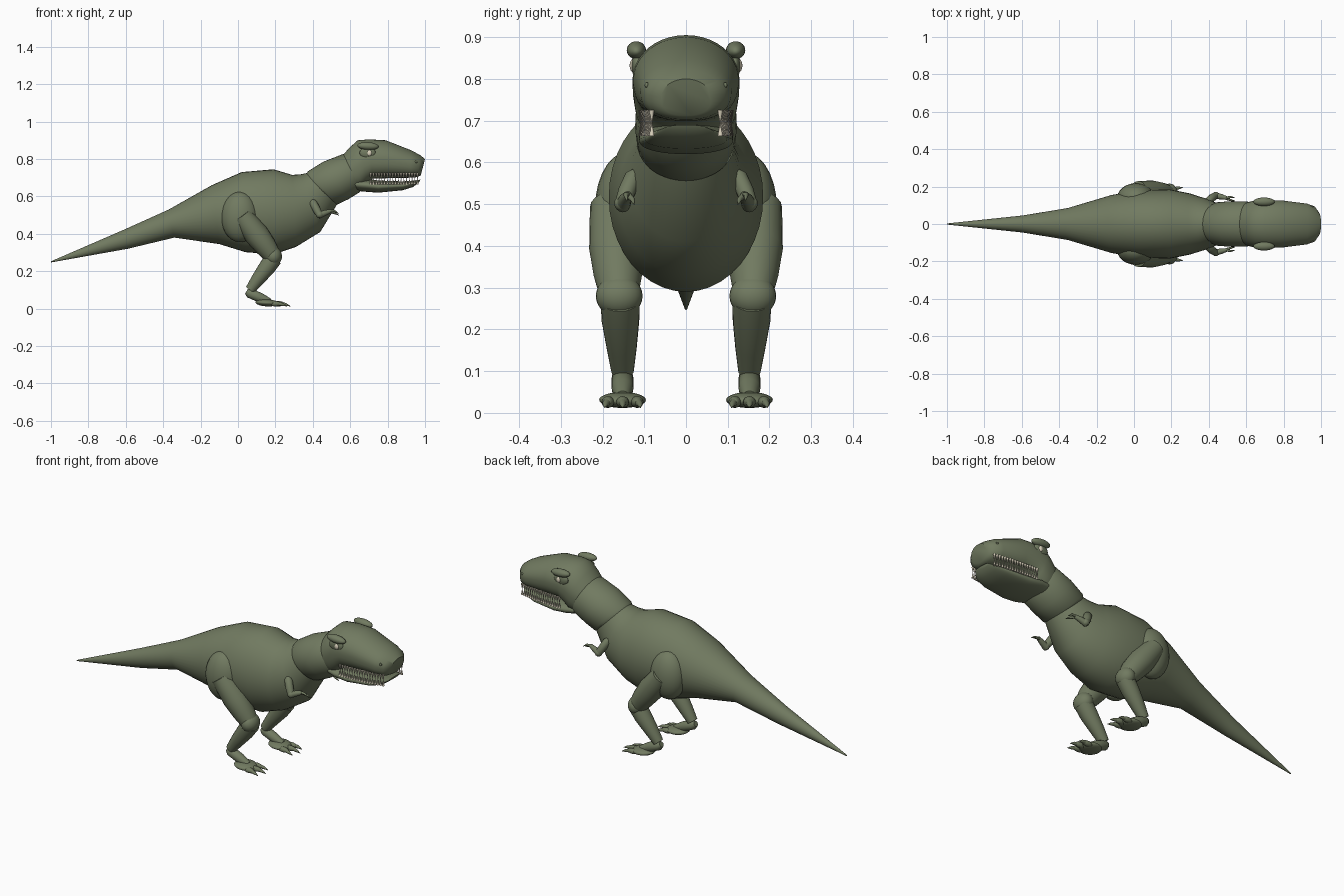
import bpy, bmesh, math
from mathutils import Vector, Matrix

if "Cube" in bpy.data.objects:
    bpy.data.objects.remove(bpy.data.objects["Cube"])


def material(name, rgb):
    m = bpy.data.materials.new(name)
    m.diffuse_color = (*rgb, 1)
    m.use_nodes = True
    m.node_tree.nodes["Principled BSDF"].inputs["Base Color"].default_value = m.diffuse_color
    return m


SKIN = material("olive_green", (0.165, 0.195, 0.118))
IVORY = material("ivory", (0.72, 0.66, 0.52))


def finish(name, bm, mat, angle=50):
    bmesh.ops.recalc_face_normals(bm, faces=bm.faces)
    me = bpy.data.meshes.new(name)
    bm.to_mesh(me)
    bm.free()
    me.materials.append(mat)
    ob = bpy.data.objects.new(name, me)
    bpy.context.collection.objects.link(ob)
    bpy.ops.object.select_all(action='DESELECT')
    ob.select_set(True)
    bpy.context.view_layer.objects.active = ob
    bpy.ops.object.shade_smooth_by_angle(angle=math.radians(angle))
    return ob


def skin_rings(bm, rings):
    rings = [[bm.verts.new(p) for p in r] for r in rings]
    n = len(rings[0])
    for a, b in zip(rings, rings[1:]):
        for i in range(n):
            j = (i + 1) % n
            bm.faces.new((a[i], a[j], b[j], b[i]))
    bm.faces.new(rings[0])
    bm.faces.new(rings[-1])


def loft(name, sections, power=2.0, n=40):
    """Sections: top x, top z, bottom x, bottom z, half width."""
    bm = bmesh.new()
    rings = []
    for xt, zt, xb, zb, w in sections:
        ring = []
        for i in range(n):
            a = math.tau * i / n
            c, s = math.cos(a), math.sin(a)
            if s < 0:
                c = math.copysign(abs(c) ** (2 / power), c)
                s = -abs(s) ** (2 / power)
            k = (s + 1) / 2
            ring.append((xb + (xt - xb) * k, w * c, zb + (zt - zb) * k))
        rings.append(ring)
    skin_rings(bm, rings)
    return finish(name, bm, SKIN)


def limb(name, points, n=20):
    """Points: x, y, z, radius."""
    bm = bmesh.new()
    ps = [Vector(p[:3]) for p in points]
    rings = []
    for k, p in enumerate(points):
        d = (ps[min(k + 1, len(ps) - 1)] - ps[max(k - 1, 0)]).normalized()
        u = d.cross(Vector((0, 1, 0))).normalized()
        v = d.cross(u)
        rings.append([ps[k] + p[3] * (u * math.cos(math.tau * i / n) + v * math.sin(math.tau * i / n))
                      for i in range(n)])
    skin_rings(bm, rings)
    return finish(name, bm, SKIN)


def ball(name, centre, radii, mat=SKIN, tilt=0.0):
    bm = bmesh.new()
    m = Matrix.Translation(centre) @ Matrix.Rotation(tilt, 4, 'Y') @ Matrix.Diagonal((*radii, 1))
    bmesh.ops.create_uvsphere(bm, u_segments=24, v_segments=14, radius=1, matrix=m)
    return finish(name, bm, mat)


# Torso and tail in one tapering skin
loft("body", [
    (-1.0, .253, -1.0, .247, .003), (-.61, .422, -.59, .32, .045),
    (-.37, .53, -.34, .38, .085), (-.14, .66, -.10, .345, .155),
    (.02, .73, .04, .302, .18), (.19, .745, .19, .29, .185),
    (.29, .715, .31, .33, .163), (.335, .718, .44, .41, .135),
    (.37, .725, .53, .558, .105)])
loft("neck", [
    (.36, .715, .50, .56, .10), (.375, .735, .53, .556, .117),
    (.455, .785, .59, .585, .122), (.56, .826, .65, .622, .12),
    (.60, .82, .67, .65, .10)])

# Head
loft("upper_head", [
    (.56, .82, .645, .64, .113), (.595, .86, .67, .645, .123),
    (.64, .90, .695, .67, .128), (.70, .905, .72, .695, .128),
    (.79, .90, .79, .697, .126), (.93, .845, .92, .70, .109),
    (.975, .82, .958, .703, .093), (1.0, .80, .977, .712, .06)], power=2.5)
loft("lower_jaw", [
    (.61, .70, .64, .63, .10), (.68, .695, .67, .626, .113),
    (.75, .685, .75, .62, .112), (.88, .68, .88, .633, .098),
    (.945, .685, .935, .65, .082), (.975, .69, .968, .675, .05)], power=2.2)

# Two rows of teeth on each side
bm = bmesh.new()
COUNT = 18
for side in (-1, 1):
    for i in range(COUNT):
        t = i / (COUNT - 1)
        x, y = .71 + .25 * t, side * (.108 - .026 * t * t)
        for z, flip in ((.709, math.pi), (.679, 0)):
            m = Matrix.Translation((x, y, z)) @ Matrix.Rotation(flip, 4, 'X')
            bmesh.ops.create_cone(bm, cap_ends=True, segments=8, radius1=.0065,
                                  radius2=.001, depth=.032, matrix=m)
finish("teeth", bm, IVORY)

for s, tag in ((-1, "right"), (1, "left")):
    # Face details
    ball(f"brow_{tag}", (.695, s * .119, .869), (.057, .023, .021), tilt=.06)
    ball(f"eyelid_{tag}", (.693, s * .117, .833), (.043, .014, .03))
    ball(f"eye_{tag}", (.702, s * .126, .832), (.013, .009, .016), IVORY)
    ball(f"nostril_{tag}", (.952, s * .094, .785), (.007, .005, .007))

    # Hind leg
    ball(f"hip_{tag}", (.01, s * .14, .49), (.10, .078, .135))
    limb(f"thigh_{tag}", [(.02, s * .176, .50, .054), (.045, s * .171, .465, .06),
                          (.10, s * .166, .395, .066), (.15, s * .163, .33, .058),
                          (.19, s * .16, .275, .045)])
    ball(f"knee_{tag}", (.19, s * .16, .28), (.045, .056, .05))
    limb(f"shin_{tag}", [(.19, s * .158, .27, .047), (.155, s * .157, .22, .045),
                         (.105, s * .154, .155, .036), (.065, s * .152, .10, .027)])
    limb(f"ankle_{tag}", [(.045, s * .152, .092, .015), (.06, s * .152, .084, .026),
                          (.12, s * .152, .058, .026), (.17, s * .152, .036, .018)])
    ball(f"foot_{tag}", (.155, s * .152, .031), (.062, .056, .019), tilt=.05)
    for k in (-1, 0, 1):
        y, reach = .152 + k * .035, .018 if k == 0 else 0
        ball(f"toe_{tag}_{k + 2}", (.20 + reach, s * y, .026), (.032, .015, .014))
        limb(f"claw_{tag}_{k + 2}", [(.21 + reach, s * y, .027, .011),
                                     (.238 + reach, s * (y + k * .006), .022, .008),
                                     (.262 + reach, s * (y + k * .008), .013, .001)], 10)

    # Small fore limb
    limb(f"upper_arm_{tag}", [(.395, s * .115, .578, .012), (.402, s * .126, .565, .021),
                              (.42, s * .142, .53, .021), (.435, s * .152, .503, .018)], 14)
    ball(f"elbow_{tag}", (.437, s * .152, .502), (.02, .02, .019))
    limb(f"forearm_{tag}", [(.43, s * .152, .497, .018), (.465, s * .146, .512, .015),
                            (.495, s * .139, .522, .010)], 14)
    for k in (-1, 1):
        limb(f"finger_{tag}_{(k + 3) // 2}", [(.485, s * .139, .522, .008),
                                              (.515, s * (.136 + k * .008), .517 + k * .006, .006),
                                              (.54, s * (.133 + k * .009), .503 + k * .004, .001)], 10)
